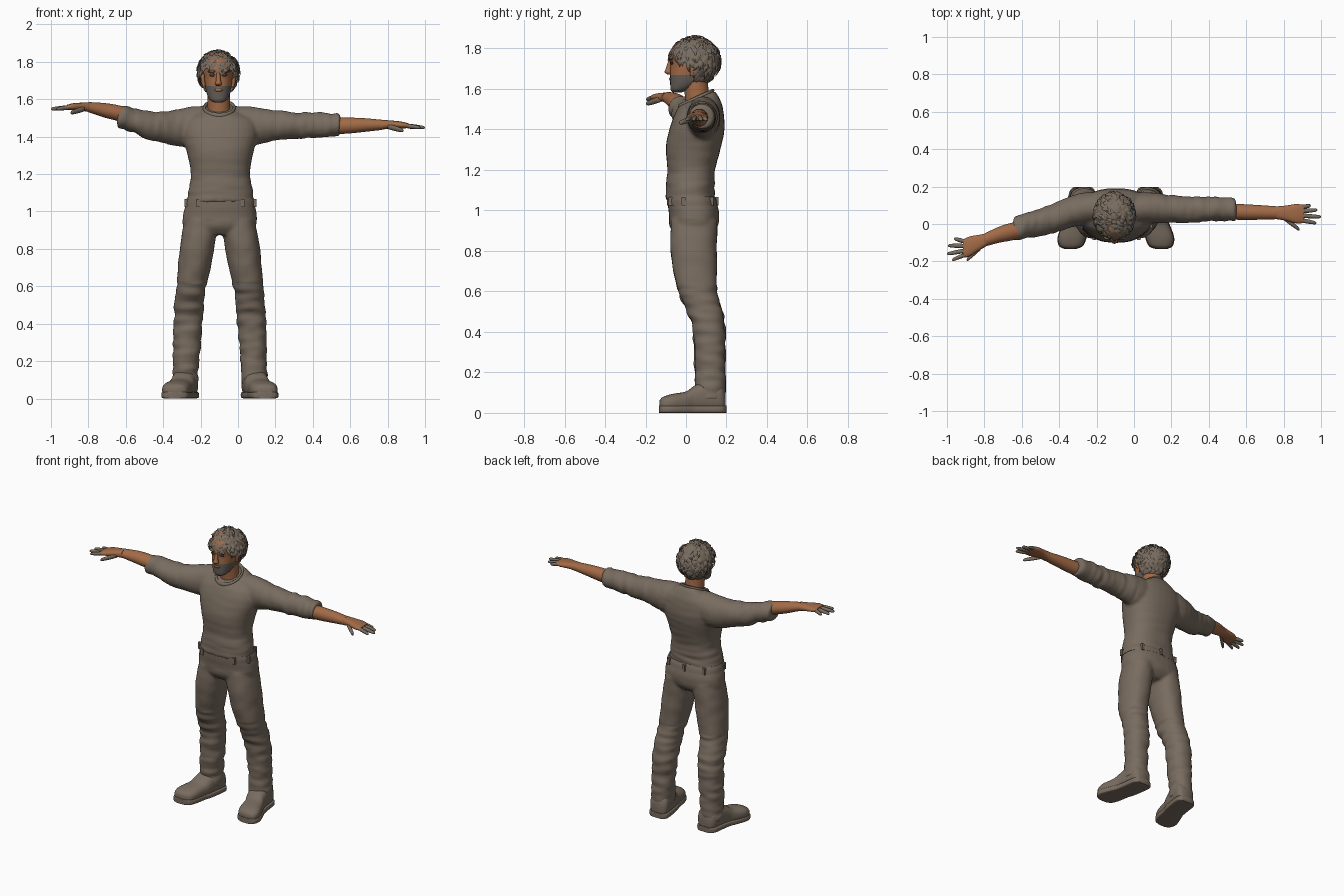
import bpy, bmesh, math, random
from mathutils import Vector, noise

if "Cube" in bpy.data.objects:
    bpy.data.objects.remove(bpy.data.objects["Cube"])

random.seed(4)
CX = -0.097  # body centre line


def material(name, rgb):
    m = bpy.data.materials.new(name)
    m.diffuse_color = (*rgb, 1)
    m.use_nodes = True
    m.node_tree.nodes["Principled BSDF"].inputs["Base Color"].default_value = m.diffuse_color
    return m


CLOTH = material("brown cloth", (0.19, 0.15, 0.115))
SKIN = material("tan skin", (0.36, 0.145, 0.062))
BEARD = material("grey stubble", (0.125, 0.108, 0.095))
DARK = material("dark eyes", (0.06, 0.045, 0.035))


def finish(bm, name, mats, angle=60):
    bmesh.ops.recalc_face_normals(bm, faces=bm.faces)
    me = bpy.data.meshes.new(name)
    bm.to_mesh(me)
    bm.free()
    for m in mats:
        me.materials.append(m)
    ob = bpy.data.objects.new(name, me)
    bpy.context.collection.objects.link(ob)
    me.shade_smooth()
    me.set_sharp_from_angle(angle=math.radians(angle))
    return ob


def spline(rows, n):
    """Catmull-Rom through rows of numbers."""
    rows = [tuple(r) + (0,) * (6 - len(r)) for r in rows]
    out = []
    for i in range(len(rows) - 1):
        a, b, c, d = rows[max(i - 1, 0)], rows[i], rows[i + 1], rows[min(i + 2, len(rows) - 1)]
        for k in range(n):
            t = k / n
            out.append([0.5 * (2 * q + (r - p) * t + (2 * p - 5 * q + 4 * r - s) * t * t
                        + (3 * q - p - 3 * r + s) * t ** 3) for p, q, r, s in zip(a, b, c, d)])
    return out + [list(rows[-1])]


def loft(bm, axis, rows, power=2.0, seg=32, n=5):
    """Rows: position on axis, centre u, v, radius u, v, tilt."""
    rings = []
    for pos, u, v, ru, rv, tilt in spline(rows, n):
        ring = []
        for k in range(seg):
            c, s = math.cos(k * math.tau / seg), math.sin(k * math.tau / seg)
            a = u + ru * math.copysign(abs(c) ** (2 / power), c)
            dv = rv * math.copysign(abs(s) ** (2 / power), s)
            p = {'z': (a, v + dv, pos + tilt * dv), 'x': (pos, a, v + dv), 'y': (a, pos, v + dv)}[axis]
            ring.append(bm.verts.new(p))
        rings.append(ring)
    for r, q in zip(rings, rings[1:]):
        for k in range(seg):
            bm.faces.new((r[k], r[(k + 1) % seg], q[(k + 1) % seg], q[k]))
    bm.faces.new(rings[0])
    bm.faces.new(rings[-1])


def part(name, axis, rows, mats, **kw):
    bm = bmesh.new()
    loft(bm, axis, rows, **kw)
    return finish(bm, name, mats)


def fuse(ob, wrinkle, voxel=0.009):
    """Blend overlapping volumes into one skin and add fabric folds."""
    m = ob.modifiers.new("fuse", 'REMESH')
    m.mode, m.voxel_size = 'VOXEL', voxel
    s = ob.modifiers.new("soften", 'SMOOTH')
    s.factor, s.iterations = 0.5, 5
    ev = ob.evaluated_get(bpy.context.evaluated_depsgraph_get())
    me = bpy.data.meshes.new_from_object(ev)
    ob.modifiers.clear()
    ob.data = me
    moves = [v.normal * wrinkle(v.co) for v in me.vertices]
    for v, d in zip(me.vertices, moves):
        v.co += d
    me.shade_smooth()


# Shirt: torso and both sleeves blended together
bm = bmesh.new()
loft(bm, 'z', [(1.05, -.094, .022, .182, .122), (1.10, -.094, .023, .174, .12), (1.2, -.094, .027, .159, .118),
               (1.3, -.095, .035, .174, .135), (1.38, -.096, .05, .196, .138), (1.44, -.097, .06, .205, .13),
               (1.5, -.098, .066, .185, .115, .1), (1.535, -.1, .06, .125, .1, .3),
               (1.555, -.102, .055, .082, .085, .42)], power=2.3)
loft(bm, 'x', [(-.15, .08, 1.47, .08, .09), (-.24, .085, 1.455, .085, .107), (-.33, .068, 1.447, .085, .097),
               (-.45, .024, 1.455, .078, .078), (-.55, -.002, 1.484, .07, .069), (-.61, -.02, 1.5, .068, .063),
               (-.645, -.028, 1.506, .062, .058)])
loft(bm, 'x', [(-.04, .08, 1.47, .08, .09), (.05, .085, 1.456, .085, .107), (.12, .085, 1.457, .08, .096),
               (.2, .08, 1.461, .075, .08), (.32, .078, 1.46, .07, .071), (.45, .079, 1.462, .064, .066),
               (.5, .078, 1.462, .064, .063), (.545, .077, 1.462, .06, .058)])


def shirt_fold(p):
    if p.z > 1.36 and abs(p.x - CX) > .2:
        return .008 * noise.noise((p.x * 28, p.y * 9, p.z * 9)) * min(1, abs(p.x - CX) / .45)
    low = max(0.2, min(1, (1.28 - p.z) / .15))
    return .007 * low * noise.noise((p.x * 7, p.y * 7, p.z * 32))


fuse(finish(bm, "shirt", [CLOTH]), shirt_fold)

# Collar band, lower at the front
bm = bmesh.new()
N, M = 40, 8
grid = []
for i in range(N):
    a = i * math.tau / N
    row = []
    for j in range(M):
        b = j * math.tau / M
        r = 1 + .1 * math.cos(b)
        y = .082 * r * math.sin(a)
        row.append(bm.verts.new((-.1 + .08 * r * math.cos(a), .05 + y, 1.552 + .45 * y + .012 * math.sin(b))))
    grid.append(row)
for i in range(N):
    for j in range(M):
        bm.faces.new((grid[i][j], grid[(i + 1) % N][j], grid[(i + 1) % N][(j + 1) % M], grid[i][(j + 1) % M]))
finish(bm, "collar", [CLOTH])

# Trousers: hips and both legs blended together
bm = bmesh.new()
loft(bm, 'z', [(.875, CX, .035, .1, .08), (.92, CX, .038, .19, .118), (.98, CX, .04, .197, .124),
               (1.03, -.095, .032, .186, .122), (1.075, -.094, .023, .172, .113)], power=2.4)
for s in (-1, 1):
    loft(bm, 'z', [(z, CX + s * d, y, rx, ry) for z, d, y, rx, ry in (
        (.95, .1, .04, .088, .115), (.8, .121, .038, .093, .115), (.6, .152, .058, .08, .098),
        (.5, .163, .092, .078, .086), (.4, .17, .114, .077, .081), (.2, .181, .119, .07, .075),
        (.12, .185, .12, .069, .077), (.065, .187, .12, .07, .078))], power=2.2)


def trouser_fold(p):
    amt = .009 if p.z < .62 else .004
    if p.z > .62 and p.z < .95:
        return amt * noise.noise((p.x * 14, p.y * 8, p.z * 14))
    return amt * noise.noise((p.x * 8, p.y * 8, p.z * 26)) if p.z < .95 else 0


fuse(finish(bm, "trousers", [CLOTH]), trouser_fold)

# Waistband with belt loops
part("waistband", 'z', [(1.025, -.095, .031, .19, .125), (1.05, -.094, .028, .187, .123),
                        (1.07, -.094, .024, .18, .119)], [CLOTH], power=2.4)
bm = bmesh.new()
for deg in (-125, -55, -15, 50, 90, 130, 195):
    a = math.radians(deg)
    c, q = math.cos(a), math.sin(a)
    made = bmesh.ops.create_cube(bm, size=.018)['verts']
    for v in made:
        v.co.z *= 2.4
        v.co += Vector((-.094 + .188 * math.copysign(abs(c) ** .83, c),
                        .028 + .124 * math.copysign(abs(q) ** .83, q), 1.045))
finish(bm, "belt_loops", [CLOTH], 30)

# Boots with soles, toes turned out
for s, side in ((-1, "right"), (1, "left")):
    rows = [(-.13, .243, .04, .03, .022), (-.115, .24, .042, .06, .036), (-.07, .234, .047, .074, .046),
            (0, .215, .053, .068, .053), (.04, .2, .067, .066, .066), (.1, .189, .08, .066, .08),
            (.17, .18, .075, .064, .075), (.195, .178, .055, .042, .05)]
    part(side + "_boot", 'y', [(y, CX + s * d, z, rx, rz) for y, d, z, rx, rz in rows], [CLOTH], power=2.5)
    part(side + "_sole", 'y', [(y * 1.02, CX + s * d, .018, rx + .004, .018) for y, d, z, rx, rz in rows],
         [CLOTH], power=6)

# Forearms, palms and fingers; finger = tip x, tip y, base y
arms = {
    "right": (-1, [(-.6, -.03, 1.515, .045, .043), (-.66, -.042, 1.53, .047, .042), (-.72, -.057, 1.542, .043, .038),
                   (-.8, -.086, 1.558, .035, .027)],
              [(-.79, -.085, 1.557, .035, .027), (-.83, -.1, 1.56, .042, .022), (-.88, -.12, 1.56, .053, .019),
               (-.915, -.132, 1.557, .048, .013)],
              [(-.962, -.078, -.095), (-.995, -.115, -.118), (-1, -.16, -.142), (-.972, -.192, -.163)],
              -.9, 1.557, 1.548, (-.82, -.125, -.895, -.193, 1.55, 1.527)),
    "left": (1, [(.5, .068, 1.458, .043, .044), (.58, .064, 1.459, .042, .043), (.67, .062, 1.462, .039, .037),
                 (.77, .06, 1.463, .034, .027)],
             [(.76, .06, 1.463, .034, .027), (.81, .058, 1.465, .04, .022), (.87, .055, 1.462, .052, .019),
              (.91, .053, 1.459, .047, .013)],
             [(.945, .098, .09), (.98, .075, .068), (1, .038, .045), (.975, .005, .021)],
             .89, 1.46, 1.448, (.8, .035, .885, -.03, 1.455, 1.432)),
}
for side, (s, fore, palm, tips, bx, z0, z1, thumb) in arms.items():
    part(side + "_forearm", 'x', fore, [SKIN], seg=24)
    part(side + "_palm", 'x', palm, [SKIN], seg=24, power=2.4)
    bm = bmesh.new()
    x0, ty0, x1, ty1, tz0, tz1 = thumb
    digits = [(bx, b, x, y, z0, z1, .0115) for x, y, b in tips] + [(x0, ty0, x1, ty1, tz0, tz1, .014)]
    for xa, ya, xb, yb, za, zb, r in digits:
        loft(bm, 'x', [(xa + (xb - xa) * t, ya + (yb - ya) * t, za + (zb - za) * t, r * k, r * k)
                       for t, k in ((0, 1), (.4, 1.02), (.75, .88), (.93, .68), (1, .15))], seg=12, n=3)
    finish(bm, side + "_fingers", [CLOTH])

# Neck and head, with stubble on the jaw
part("neck", 'z', [(1.5, -.1, .062, .062, .062), (1.56, -.102, .055, .06, .06), (1.66, -.105, .045, .06, .06)], [SKIN])
HX = -.105
head = part("head", 'z', [(1.583, HX, -.045, .022, .022), (1.597, HX, -.03, .046, .046), (1.63, HX, -.002, .062, .076),
                          (1.67, HX, .012, .07, .09), (1.715, HX, .02, .075, .096), (1.76, HX, .024, .077, .106),
                          (1.81, HX, .032, .07, .095), (1.845, HX, .04, .04, .05)],
            [SKIN, BEARD], power=2.2, seg=48)
for f in head.data.polygons:
    c = f.center
    if c.y < .035 and c.z < 1.668 - max(0, .02 - abs(c.x - HX)) * .4:
        f.material_index = 1

# Nose, ears, lips, eyes and brows
part("nose", 'z', [(1.672, HX, -.08, .012, .012), (1.684, HX, -.087, .018, .019), (1.7, HX, -.085, .013, .015),
                   (1.745, HX, -.076, .009, .01)], [SKIN], seg=16)
part("lips", 'z', [(1.641, HX, -.073, .012, .006), (1.648, HX, -.075, .024, .008), (1.656, HX, -.077, .012, .005)],
     [SKIN], seg=16)
for s, side in ((-1, "right"), (1, "left")):
    part(side + "_ear", 'z', [(1.665, HX + s * .076, .03, .008, .01), (1.69, HX + s * .08, .036, .011, .017),
                              (1.72, HX + s * .082, .04, .012, .021), (1.735, HX + s * .08, .04, .006, .01)],
         [SKIN], seg=16)
    part(side + "_eye", 'z', [(1.722, HX + s * .032, -.069, .008, .007), (1.73, HX + s * .032, -.07, .016, .01),
                              (1.737, HX + s * .032, -.071, .01, .008)], [DARK], seg=16)
    part(side + "_brow", 'z', [(1.744, HX + s * .034, -.071, .018, .01), (1.75, HX + s * .034, -.073, .024, .012),
                               (1.757, HX + s * .034, -.071, .016, .01)], [CLOTH], seg=16)

# Hair cap, cut open around the face
C, R = Vector((HX, .043, 1.74)), Vector((.106, .122, .115))


def hairy(p):
    return p.y > min(.06, -.1 + (1.79 - p.z) * 1.6)


bm = bmesh.new()
bmesh.ops.create_uvsphere(bm, u_segments=48, v_segments=32, radius=1)
for v in bm.verts:
    lump = 1 + .05 * noise.noise(v.co * 5)
    v.co = C + Vector(a * b for a, b in zip(v.co, R)) * lump
bmesh.ops.delete(bm, geom=[f for f in bm.faces if not hairy(f.calc_center_median())], context='FACES')
finish(bm, "hair_cap", [CLOTH])

# Shaggy locks: tapered curved wedges flowing away from the crown
bm = bmesh.new()
count = 0
while count < 230:
    d = Vector((random.gauss(0, 1), random.gauss(0, 1), random.gauss(0.1, 1))).normalized()
    root = C + Vector(a * b for a, b in zip(d, R))
    if not hairy(root) or root.z < 1.645:
        continue
    count += 1
    flow = Vector((random.uniform(-.6, .6), random.uniform(-.4, .5), -1))
    flow = (flow - d * flow.dot(d)).normalized()
    across = d.cross(flow)
    size = random.uniform(.035, .058)
    bend = random.uniform(-.3, .3)
    rings = []
    for t, w, lift in ((0, .010, -.004), (.35, .011, .006), (.7, .007, .009), (1, .001, random.uniform(-.003, .014))):
        p = root + flow * size * t + d * (lift - .012 * t * t) + across * bend * size * t * t
        rings.append([bm.verts.new(p + across * w * i + d * w * .5 * j) for i, j in ((1, 0), (0, 1), (-1, 0), (0, -1))])
    for a, b in zip(rings, rings[1:]):
        for k in range(4):
            bm.faces.new((a[k], a[(k + 1) % 4], b[(k + 1) % 4], b[k]))
finish(bm, "hair_locks", [CLOTH], 50)
